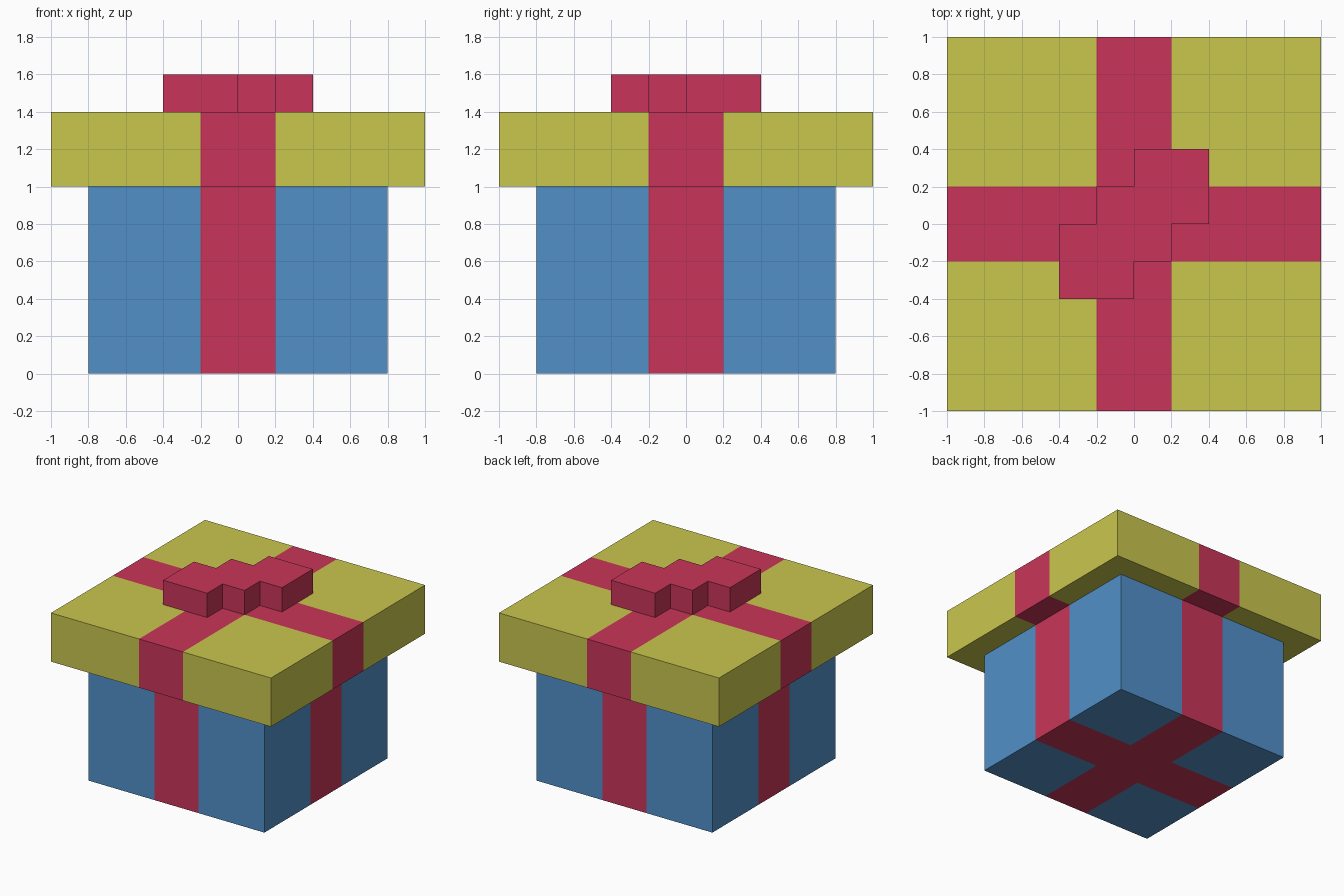
import bpy, bmesh
from mathutils import Vector, Matrix

if "Cube" in bpy.data.objects:
    bpy.data.objects.remove(bpy.data.objects["Cube"])


def material(name, rgb):
    m = bpy.data.materials.new(name)
    m.diffuse_color = (*rgb, 1.0)
    m.use_nodes = True
    m.node_tree.nodes["Principled BSDF"].inputs["Base Color"].default_value = m.diffuse_color
    return m


BLUE = material("box blue", (0.084, 0.279, 0.584))
YELLOW = material("lid yellow", (0.584, 0.571, 0.076))
RED = material("ribbon red", (0.584, 0.036, 0.100))
RIBBON = 0.2  # half width of the ribbon


def finish(bm, name, mats):
    bmesh.ops.recalc_face_normals(bm, faces=bm.faces[:])
    mesh = bpy.data.meshes.new(name)
    bm.to_mesh(mesh)
    bm.free()
    for m in mats:
        mesh.materials.append(m)
    obj = bpy.data.objects.new(name, mesh)
    bpy.context.collection.objects.link(obj)
    return obj


def wrapped_box(name, half, z0, z1, mat):
    """Square box with a ribbon cross cut into all of its faces."""
    bm = bmesh.new()
    bmesh.ops.create_cube(bm, size=1.0, matrix=Matrix.Translation((0, 0, (z0 + z1) / 2))
                          @ Matrix.Diagonal((2 * half, 2 * half, z1 - z0, 1)))
    for axis in (Vector((1, 0, 0)), Vector((0, 1, 0))):
        for side in (-1, 1):
            bmesh.ops.bisect_plane(bm, geom=bm.verts[:] + bm.edges[:] + bm.faces[:],
                                   plane_co=axis * side * RIBBON, plane_no=axis)
    for f in bm.faces:
        c = f.calc_center_median()
        f.material_index = int(min(abs(c.x), abs(c.y)) < RIBBON)
    return finish(bm, name, [mat, RED])


# Box and overhanging lid
wrapped_box("gift_box", 0.8, 0.0, 1.0, BLUE)
wrapped_box("lid", 1.0, 1.0, 1.4, YELLOW)

# Bow: stepped outline, point-symmetric about the centre, extruded upward
half = [(-0.4, 0), (-0.4, -0.4), (0, -0.4), (0, -0.2), (0.2, -0.2), (0.2, 0)]
outline = half + [(-x, -y) for x, y in half]
bm = bmesh.new()
base = bm.faces.new([bm.verts.new((x, y, 1.4)) for x, y in outline])
top = bmesh.ops.extrude_face_region(bm, geom=[base], use_keep_orig=True)
bmesh.ops.translate(bm, vec=(0, 0, 0.2),
                    verts=[v for v in top["geom"] if isinstance(v, bmesh.types.BMVert)])
finish(bm, "bow", [RED])
